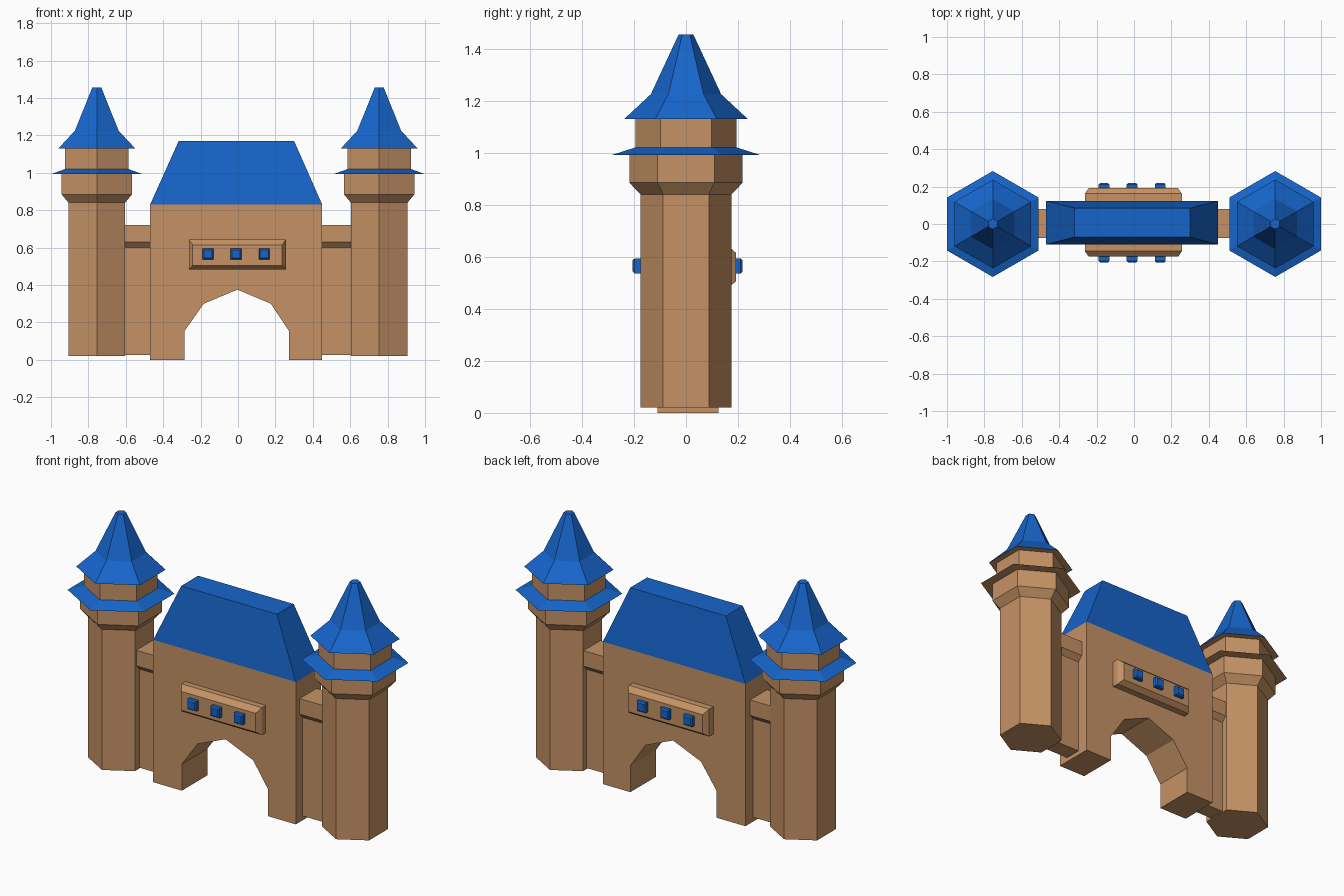
import bpy, bmesh, math

if "Cube" in bpy.data.objects:
    bpy.data.objects.remove(bpy.data.objects["Cube"])


def material(name, color):
    m = bpy.data.materials.new(name)
    m.diffuse_color = (*color, 1)
    m.use_nodes = True
    m.node_tree.nodes["Principled BSDF"].inputs["Base Color"].default_value = m.diffuse_color
    return m


STONE = material("stone", (0.56, 0.29, 0.13))
BLUE = material("blue_roof", (0.008, 0.13, 0.60))


def finish(bm, name, mats):
    bmesh.ops.recalc_face_normals(bm, faces=bm.faces)
    mesh = bpy.data.meshes.new(name)
    bm.to_mesh(mesh)
    bm.free()
    for m in mats:
        mesh.materials.append(m)
    ob = bpy.data.objects.new(name, mesh)
    bpy.context.collection.objects.link(ob)
    return ob


def loft(name, rings, mats):
    """Closed solid skinned through matching rings of points."""
    bm = bmesh.new()
    loops = [[bm.verts.new(p) for p in ring] for ring in rings]
    n = len(loops[0])
    for a, b in zip(loops, loops[1:]):
        for i in range(n):
            j = (i + 1) % n
            bm.faces.new((a[i], a[j], b[j], b[i]))
    bm.faces.new(loops[0][::-1])
    bm.faces.new(loops[-1])
    return finish(bm, name, mats)


def hex_ring(cx, r, z):
    return [(cx + r * math.cos(math.radians(30 + 60 * i)),
             r * math.sin(math.radians(30 + 60 * i)), z) for i in range(6)]


def hex_part(name, cx, profile, mats):
    ob = loft(name, [hex_ring(cx, r, z) for r, z in profile], mats)
    if len(mats) > 1:  # stone underside
        for f in ob.data.polygons:
            if f.normal.z < -0.9:
                f.material_index = 1
    return ob


def rect(x0, x1, y0, y1, z):
    return [(x0, y0, z), (x1, y0, z), (x1, y1, z), (x0, y1, z)]


def rect_xz(x0, x1, z0, z1, y):
    return [(x0, y, z0), (x1, y, z0), (x1, y, z1), (x0, y, z1)]


# Hexagonal towers, brims, spires and the linking walls
for side, s in (("left", -1), ("right", 1)):
    cx = 0.755 * s
    hex_part(f"{side}_tower", cx,
             [(0.175, 0.02), (0.175, 0.84), (0.218, 0.885), (0.218, 0.992)], [STONE])
    hex_part(f"{side}_tower_brim", cx, [(0.283, 0.992), (0.195, 1.02)], [BLUE, STONE])
    hex_part(f"{side}_tower_neck", cx, [(0.195, 1.0), (0.195, 1.13)], [STONE])
    hex_part(f"{side}_spire", cx,
             [(0.237, 1.13), (0.135, 1.225), (0.028, 1.455)], [BLUE, STONE])
    x0, x1 = sorted((0.44 * s, 0.70 * s))
    loft(f"{side}_wall",
         [rect(x0, x1, 0.003 - h, 0.003 + h, z)
          for h, z in ((0.05, 0.025), (0.05, 0.60), (0.078, 0.63), (0.078, 0.72))], [STONE])

# Gatehouse with arched opening
outline = [(-0.47, 0), (-0.285, 0), (-0.285, 0.155), (-0.183, 0.30), (-0.003, 0.375),
           (0.175, 0.30), (0.272, 0.155), (0.272, 0), (0.45, 0), (0.45, 0.83), (-0.47, 0.83)]
loft("gatehouse", [[(x, y, z) for x, z in outline] for y in (-0.11, 0.124)], [STONE])

# Hipped roof with a flat top
loft("gatehouse_roof", [rect(-0.47, 0.45, -0.11, 0.124, 0.83),
                        rect(-0.317, 0.30, -0.07, 0.085, 1.17)], [BLUE])

# Chamfered window bays and small windows, front and back
for side, s, wall, bay, win in (("front", -1, -0.09, -0.175, -0.205),
                                ("back", 1, 0.10, 0.192, 0.218)):
    loft(f"{side}_bay", [rect_xz(-0.263, 0.256, 0.482, 0.642, wall),
                         rect_xz(-0.263, 0.256, 0.482, 0.642, bay - 0.03 * s),
                         rect_xz(-0.242, 0.236, 0.505, 0.615, bay)], [STONE])
    for i, x in enumerate((-0.16, -0.01, 0.14)):
        loft(f"{side}_window_{i + 1}",
             [rect_xz(x - h, x + h, 0.565 - h, 0.565 + h, y)
              for h, y in ((0.029, bay - 0.02 * s), (0.029, win - 0.008 * s), (0.022, win))],
             [BLUE])
